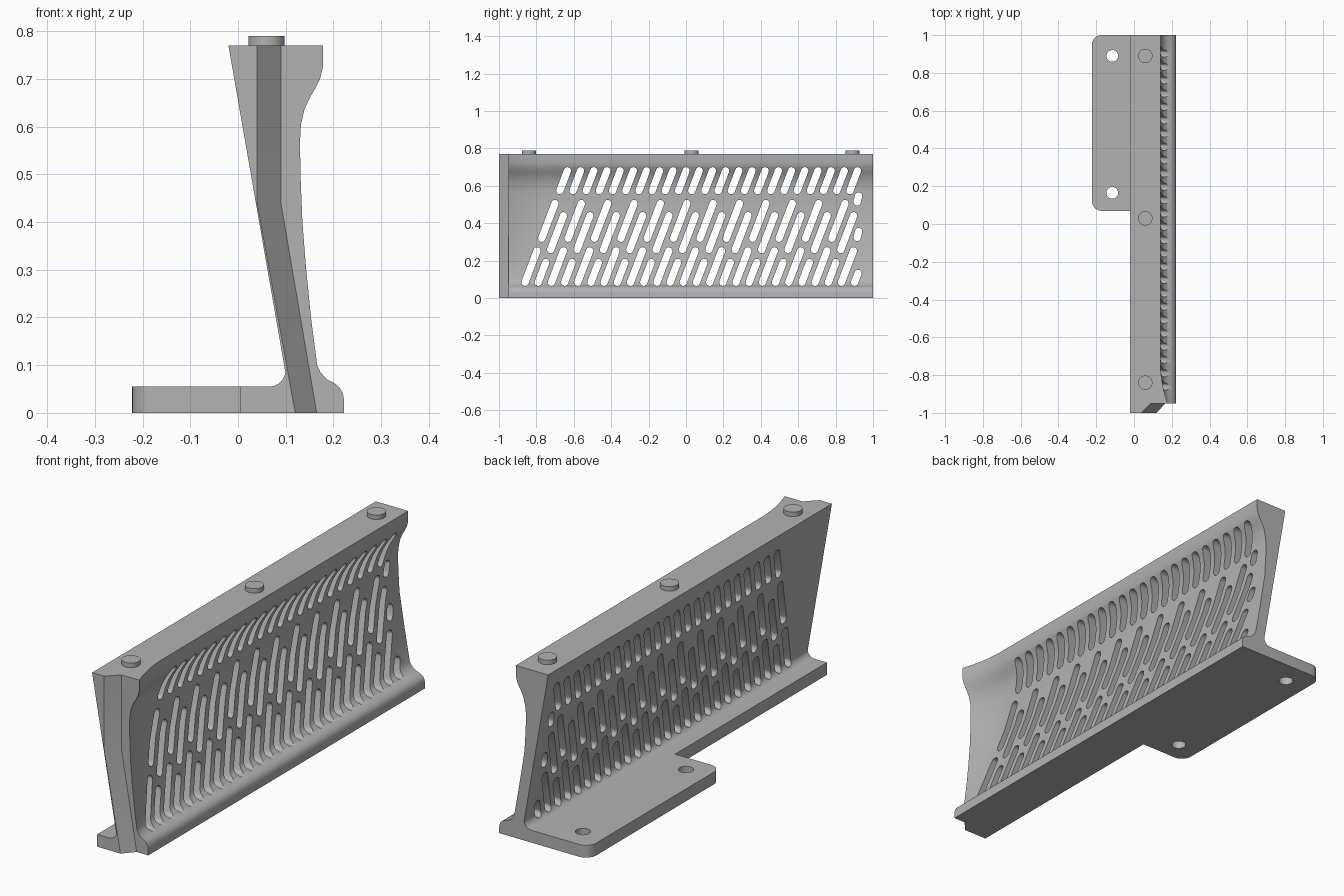
import bpy, bmesh, math
from mathutils import Vector

if "Cube" in bpy.data.objects:
    bpy.data.objects.remove(bpy.data.objects["Cube"])

grey = bpy.data.materials.new("plain grey")
grey.use_nodes = True
COLOUR = (0.45, 0.45, 0.45, 1)
grey.diffuse_color = COLOUR
grey.node_tree.nodes["Principled BSDF"].inputs["Base Color"].default_value = COLOUR


def loft(bm, sections, caps=(True, True)):
    """Skin a row of matching closed outlines."""
    rings = [[bm.verts.new(p) for p in s] for s in sections]
    n = len(rings[0])
    for a, b in zip(rings, rings[1:]):
        for i in range(n):
            j = (i + 1) % n
            bm.faces.new((a[i], a[j], b[j], b[i]))
    if caps[0]:
        bm.faces.new(rings[0][::-1])
    if caps[1]:
        bm.faces.new(rings[-1])


def finish(name, bm):
    bmesh.ops.recalc_face_normals(bm, faces=bm.faces)
    mesh = bpy.data.meshes.new(name)
    bm.to_mesh(mesh)
    bm.free()
    mesh.materials.append(grey)
    ob = bpy.data.objects.new(name, mesh)
    bpy.context.collection.objects.link(ob)
    return ob


def select(ob):
    bpy.ops.object.select_all(action='DESELECT')
    ob.select_set(True)
    bpy.context.view_layer.objects.active = ob


def smooth(ob):
    select(ob)
    bpy.ops.object.shade_smooth_by_angle(angle=math.radians(32))


def cut(ob, cutter):
    cutter.hide_render = True
    mod = ob.modifiers.new("cut", 'BOOLEAN')
    mod.operation, mod.solver, mod.object = 'DIFFERENCE', 'EXACT', cutter
    select(ob)
    bpy.ops.object.modifier_apply(modifier=mod.name)
    bpy.data.objects.remove(cutter)


def arc(cx, cy, r, start, end, steps):
    for i in range(steps + 1):
        t = math.radians(start + (end - start) * i / steps)
        yield cx + r * math.cos(t), cy + r * math.sin(t)


def cylinder(bm, x, y, z0, z1, r):
    ring = list(arc(x, y, r, 0, 360, 32))[:-1]
    loft(bm, [[(a, b, z) for a, b in ring] for z in (z0, z1)])


# Sloping rear contour, from foot to top
FOOT = 0.055
rear = [(0.005, 0), (0.005, FOOT), (0.065, FOOT)]
rear += list(arc(0.065, 0.09, 0.035, -72, -10, 4)) + [(-0.02, 0.77)]

# Hollow face contour from top to foot: x, z, extra x at the front rim
hollow = [(.14, .77, .038), (.14, .725, .038), (.134, .70, .038), (.124, .68, .038),
          (.112, .66, .038), (.101, .635, .038), (.094, .605, .038), (.09, .57, .04),
          (.091, .5, .04), (.097, .4, .038), (.113, .3, .03), (.13, .2, .023),
          (.148, .1, .018), (.157, .085, .016), (.175, .07, .012), (.2, .061, .004),
          (.213, .053, 0), (.22, .04, 0), (.222, .028, 0), (.222, 0, 0)]


def wall_section(y):
    f = max(0, (-0.73 - y) / 0.22) ** 2
    pts = rear + [(x + f * d, z) for x, z, d in hollow]
    return [(x, y, z) for x, z in pts]


stations = [-0.95 + 0.22 * i / 10 for i in range(11)] + [1.0]
bm = bmesh.new()
loft(bm, [wall_section(y) for y in stations])
wall = finish("wall", bm)

# Slanted staggered slots
SLOPE, PITCH, R = 0.38, 0.0705, 0.0195
LIMIT = 0.92
slots = []
for k in range(26):
    y0 = -0.83 + PITCH * k
    rows = [(.30, .525), (.065, .272)] if k % 2 == 0 else [(.24, .46), (.065, .21)]
    if k < 23:
        rows.append((.555, .70))
    for lo, hi in rows:
        lo, hi = lo + R, hi - R
        hi = min(hi, 0.165 + (LIMIT - y0) / SLOPE)
        if hi - lo > 0.01:
            slots.append([(y0 + SLOPE * (z - 0.165), z) for z in (lo, hi)])
for z in (0.34, 0.53):
    slots.append([(LIMIT - 0.005, z - 0.016), (LIMIT + 0.003, z + 0.016)])

bm = bmesh.new()
for (ya, za), (yb, zb) in slots:
    lean = math.degrees(math.atan2(zb - za, yb - ya))
    outline = list(arc(yb, zb, R, lean - 90, lean + 90, 8))
    outline += list(arc(ya, za, R, lean + 90, lean + 270, 8))
    loft(bm, [[(x, y, z) for y, z in outline] for x in (-0.1, 0.3)])
cut(wall, finish("slot_cutter", bm))
smooth(wall)

# Chamfered front edge of the wall
def edge_section(y, top, bottom):
    pts = rear + [(top, 0.77), (top, 0.44), (bottom, 0)]
    return [(x, y, z) for x, z in pts]


bm = bmesh.new()
loft(bm, [edge_section(-1, 0.04, 0.12), edge_section(-0.95, 0.09, 0.165)], (True, False))
smooth(finish("front_edge", bm))

# Mounting plate with two screw holes
outline = [(0.005, 0.07), (0.005, 1.0)]
outline += list(arc(-0.172, 0.95, 0.05, 90, 180, 8))
outline += list(arc(-0.172, 0.12, 0.05, 180, 270, 8))
bm = bmesh.new()
loft(bm, [[(x, y, z) for x, y in outline] for z in (0, FOOT)])
plate = finish("mounting_plate", bm)
bm = bmesh.new()
for y in (0.165, 0.89):
    cylinder(bm, -0.115, y, -0.1, 0.2, 0.031)
cut(plate, finish("hole_cutter", bm))
smooth(plate)

# Locating pegs on the top
for i, y in enumerate((-0.84, 0.03, 0.89)):
    bm = bmesh.new()
    cylinder(bm, 0.06, y, 0.76, 0.79, 0.038)
    smooth(finish(f"peg_{i + 1}", bm))
